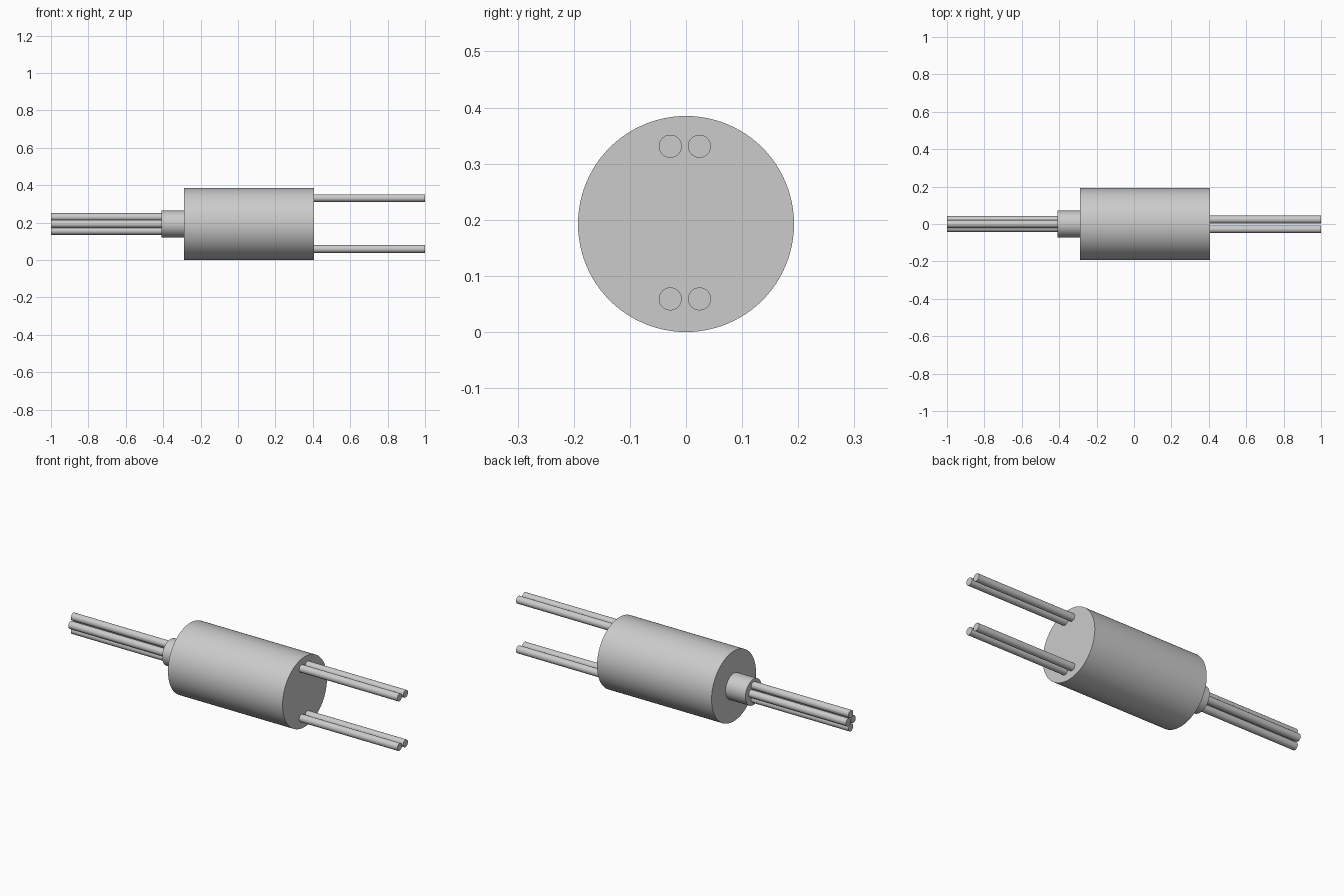
import bpy
import math

cube = bpy.data.objects.get("Cube")
if cube:
    bpy.data.objects.remove(cube, do_unlink=True)

# One plain grey for every part
GREY = (0.6, 0.6, 0.6, 1.0)
grey = bpy.data.materials.new("grey")
grey.use_nodes = True
grey.diffuse_color = GREY
grey.node_tree.nodes["Principled BSDF"].inputs["Base Color"].default_value = GREY

AXIS_Z = 0.1925


def rod(name, x0, x1, radius, y=0.0, z=AXIS_Z, sides=64):
    """Capped cylinder lying along x."""
    bpy.ops.mesh.primitive_cylinder_add(
        vertices=sides, radius=radius, depth=x1 - x0,
        location=((x0 + x1) / 2, y, z), rotation=(0, math.pi / 2, 0))
    obj = bpy.context.object
    obj.name = name
    obj.data.materials.append(grey)
    bpy.ops.object.shade_smooth_by_angle(angle=math.radians(30))
    return obj


# Main housing and the narrow collar at its end
rod("body", -0.29, 0.405, 0.1925, sides=96)
rod("collar", -0.41, -0.29, 0.071)

# Two pairs of wires leaving the wide end
WIRE = 0.0205
for level, z in (("upper", 0.331), ("lower", 0.059)):
    for side, y in (("front", -0.028), ("back", 0.024)):
        rod(f"{level}_{side}_wire", 0.405, 1.0, WIRE, y, z, 32)

# Bundle of four wires in a diamond leaving the collar
bundle = (("top", 0, 0.037), ("bottom", 0, -0.037),
          ("front", -0.022, 0), ("back", 0.022, 0))
for place, y, dz in bundle:
    rod(f"bundle_{place}_wire", -1.0, -0.41, WIRE, y, AXIS_Z + dz, 32)
